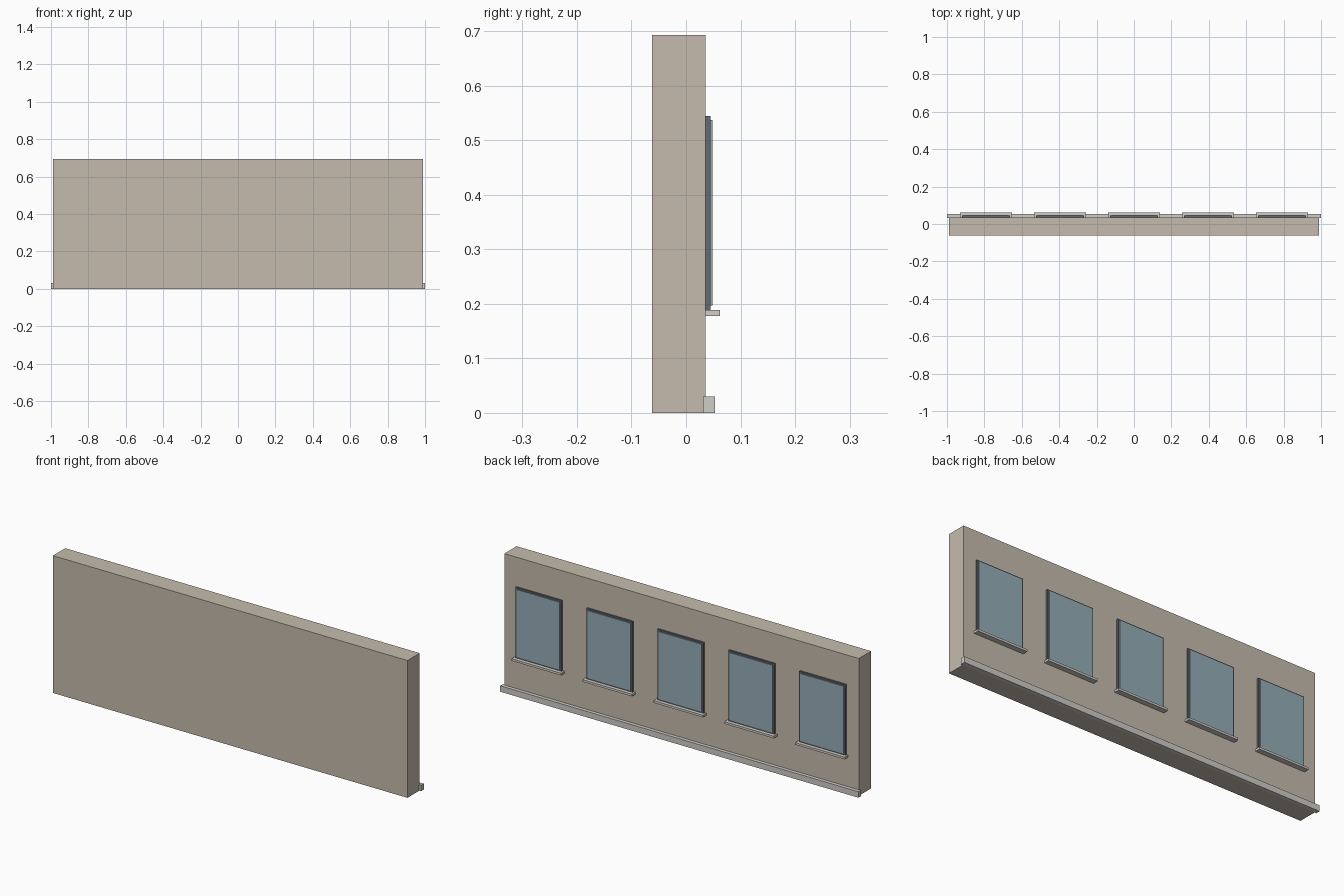
import bpy

if "Cube" in bpy.data.objects:
    bpy.data.objects.remove(bpy.data.objects["Cube"])


def material(name, color):
    m = bpy.data.materials.new(name)
    m.diffuse_color = (*color, 1)
    m.use_nodes = True
    m.node_tree.nodes["Principled BSDF"].inputs["Base Color"].default_value = m.diffuse_color
    return m


WALL = material("plaster", (0.56, 0.50, 0.42))
STONE = material("stone", (0.62, 0.61, 0.57))
FRAME = material("dark_frame", (0.13, 0.14, 0.16))
GLASS = material("glass", (0.30, 0.42, 0.48))


def box(name, x, y, z, mat):
    """Box from (min, max) pairs on each axis."""
    bpy.ops.mesh.primitive_cube_add(size=1, location=[sum(r) / 2 for r in (x, y, z)])
    o = bpy.context.object
    o.name = name
    o.scale = [r[1] - r[0] for r in (x, y, z)]
    bpy.ops.object.transform_apply(location=False, rotation=False, scale=True)
    o.data.materials.append(mat)
    return o


def span(centre, width):
    return (centre - width / 2, centre + width / 2)


# Wall slab and base ledge
box("wall", (-0.99, 0.99), (-0.0625, 0.0355), (0, 0.693), WALL)
box("base_ledge", (-1, 1), (0.0315, 0.0535), (0, 0.03), STONE)

# Five evenly spaced windows: frame, raised pane, sill
for i in range(5):
    cx = (i - 2) * 0.396
    box(f"window_frame_{i + 1}", span(cx, 0.257), (0.0355, 0.0445), (0.189, 0.545), FRAME)
    box(f"window_pane_{i + 1}", span(cx, 0.241), (0.0415, 0.0485), (0.197, 0.537), GLASS)
    box(f"window_sill_{i + 1}", span(cx, 0.277), (0.0355, 0.0625), (0.178, 0.189), STONE)
